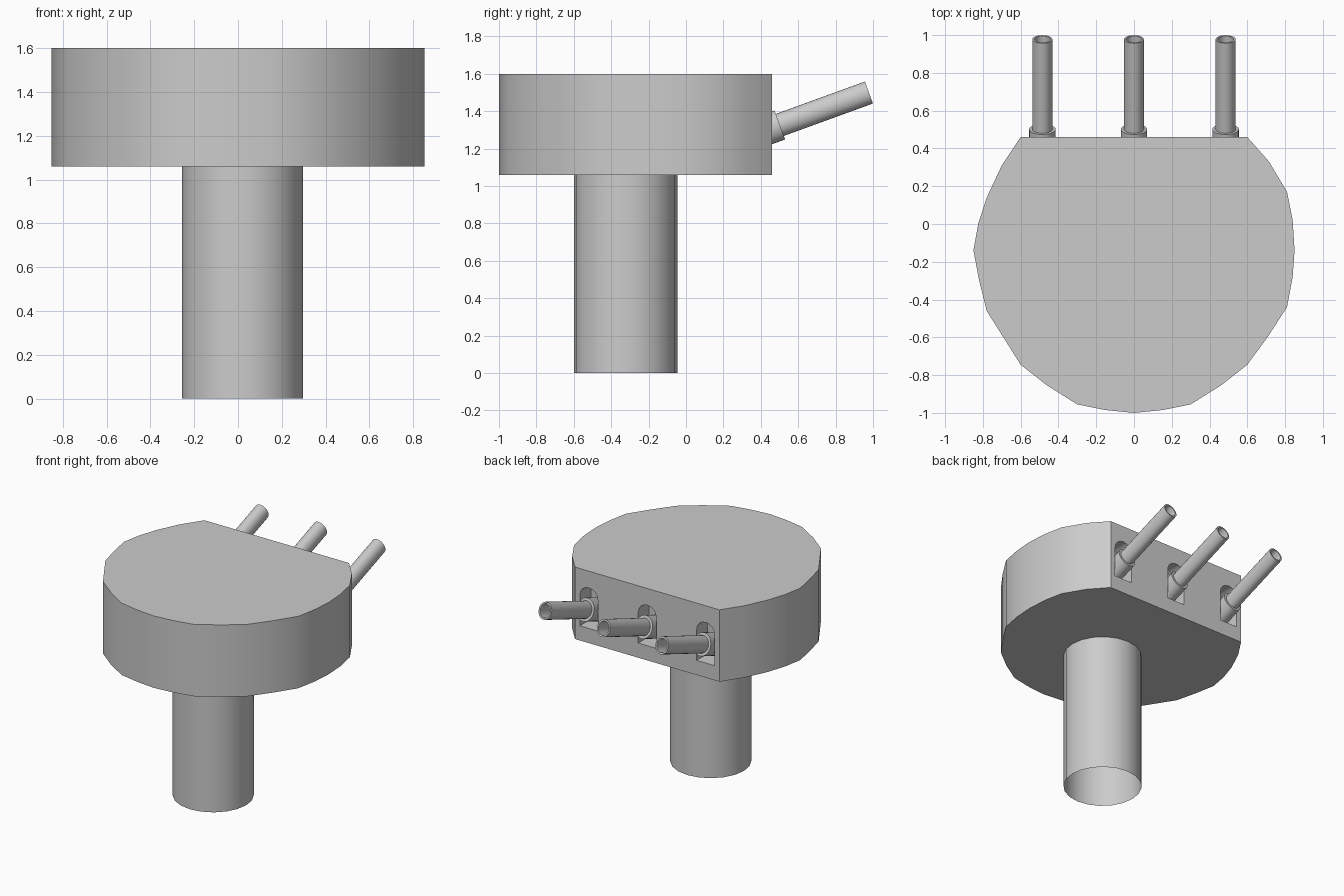
import bpy
import bmesh
from math import radians, cos, sin, pi
from mathutils import Matrix, Vector

if "Cube" in bpy.data.objects:
    bpy.data.objects.remove(bpy.data.objects["Cube"], do_unlink=True)

grey = bpy.data.materials.new("plain grey")
grey.use_nodes = True
grey.diffuse_color = (0.6, 0.6, 0.6, 1)
grey.node_tree.nodes["Principled BSDF"].inputs["Base Color"].default_value = (0.6, 0.6, 0.6, 1)


def finish(bm, name):
    mesh = bpy.data.meshes.new(name)
    bm.to_mesh(mesh)
    bm.free()
    obj = bpy.data.objects.new(name, mesh)
    bpy.context.collection.objects.link(obj)
    mesh.materials.append(grey)
    return obj


def activate(obj):
    bpy.ops.object.select_all(action='DESELECT')
    obj.select_set(True)
    bpy.context.view_layer.objects.active = obj


def smooth(obj, angle=30):
    activate(obj)
    bpy.ops.object.shade_smooth_by_angle(angle=radians(angle))


def prism(name, points, offset):
    """Closed outline pushed along an offset vector."""
    bm = bmesh.new()
    face = bm.faces.new([bm.verts.new(p) for p in points])
    result = bmesh.ops.extrude_face_region(bm, geom=[face])
    moved = [v for v in result["geom"] if isinstance(v, bmesh.types.BMVert)]
    bmesh.ops.translate(bm, verts=moved, vec=offset)
    bmesh.ops.recalc_face_normals(bm, faces=bm.faces)
    return finish(bm, name)


def lathe(name, rings, matrix, sides=24, closed=False):
    """Tube through (radius, height) rings."""
    bm = bmesh.new()
    loops = [[bm.verts.new((r * cos(2 * pi * i / sides), r * sin(2 * pi * i / sides), h))
              for i in range(sides)] for r, h in rings]
    for a, b in zip(loops, loops[1:]):
        for i in range(sides):
            j = (i + 1) % sides
            bm.faces.new((a[i], a[j], b[j], b[i]))
    if closed:
        bm.faces.new(loops[-1])
    bmesh.ops.transform(bm, matrix=matrix, verts=bm.verts)
    obj = finish(bm, name)
    smooth(obj)
    return obj


# Turret body: rounded drum with a flat rear
outline = [(-.6, .46), (-.7, .31), (-.78, .14), (-.825, 0), (-.85, -.14), (-.82, -.3),
           (-.78, -.46), (-.6, -.745), (-.46, -.855), (-.3, -.955), (-.15, -.985), (0, -1),
           (.15, -.985), (.3, -.955), (.46, -.855), (.6, -.745), (.71, -.595), (.81, -.44),
           (.84, -.28), (.85, -.14), (.84, .02), (.81, .17), (.715, .33), (.6, .46)]
body = prism("turret_body", [(x, y, 1.06) for x, y in outline], (0, 0, .54))

# Arched gun slots cut into the rear
GUN_X = (-.485, 0, .485)
half, spring = .075, 1.4
for x in GUN_X:
    arch = [(x - half, .33, 1.17), (x + half, .33, 1.17)]
    arch += [(x + half * cos(pi * i / 8), .33, spring + half * sin(pi * i / 8)) for i in range(9)]
    cutter = prism("slot_cutter", arch, (0, .2, 0))
    cutter.hide_render = True
    cut = body.modifiers.new("slot", 'BOOLEAN')
    cut.operation = 'DIFFERENCE'
    cut.solver = 'EXACT'
    cut.object = cutter
    activate(body)
    bpy.ops.object.modifier_apply(modifier=cut.name)
    bpy.data.objects.remove(cutter, do_unlink=True)
smooth(body)

# Support column, open at the foot
lathe("support_column", [(.276, 0), (.276, 1.06)], Matrix.Translation((.02, -.322, 0)), 20)

# Raised gun barrels with collars, slightly oval in section
tilt = Matrix.Rotation(radians(-70), 4, 'X') @ Matrix.Diagonal((1, 1.18, 1, 1))
for side, x in zip(("right", "middle", "left"), GUN_X):
    place = Matrix.Translation(Vector((x, .978, 1.5))) @ tilt
    lathe(side + "_barrel", [(.053, -.6), (.053, 0), (.042, 0), (.042, -.3)], place, closed=True)
    lathe(side + "_collar", [(.07, -.66), (.07, -.507), (.05, -.507)], place)
